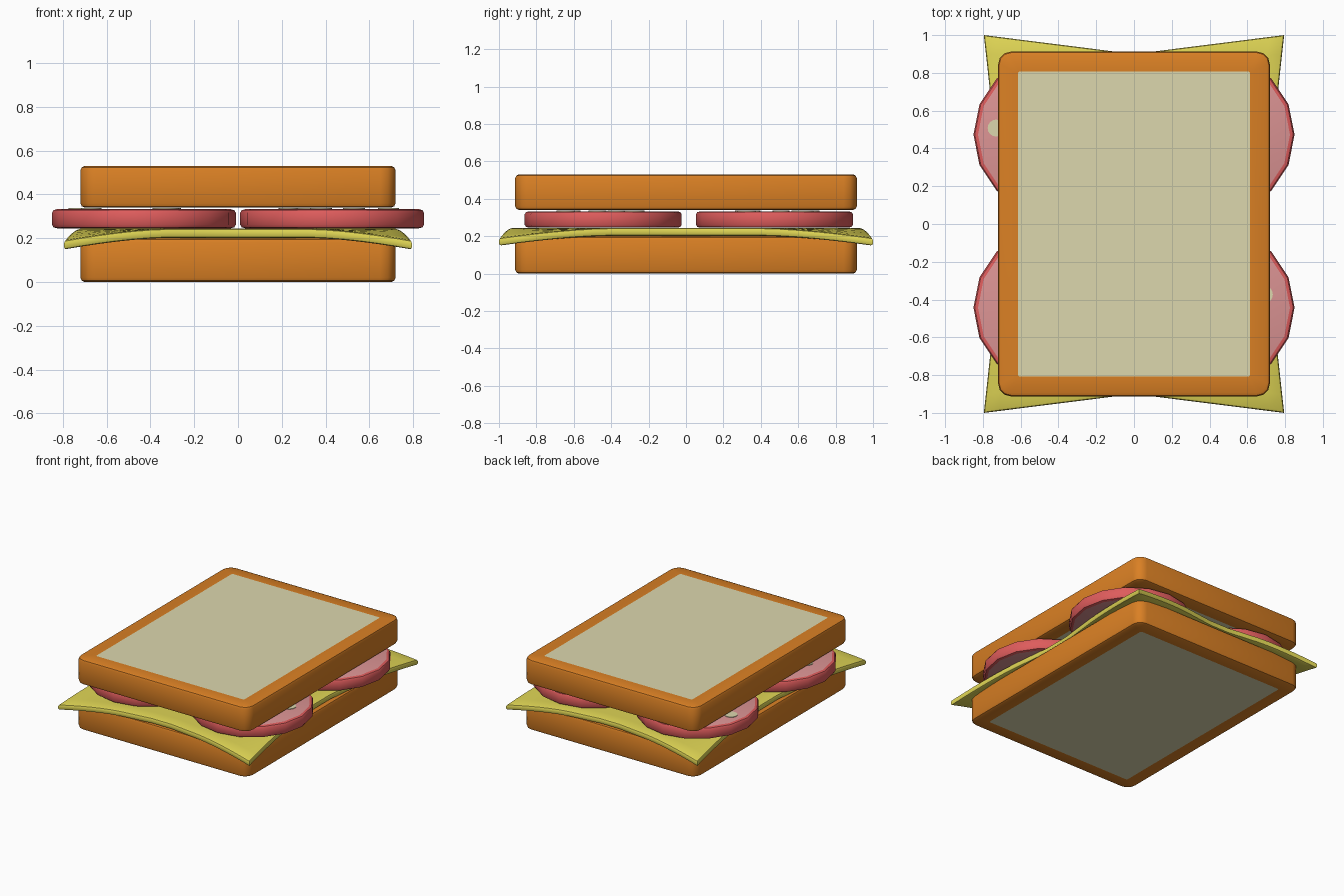
import bpy, bmesh, math

if "Cube" in bpy.data.objects:
    bpy.data.objects.remove(bpy.data.objects["Cube"])


def material(name, r, g, b):
    m = bpy.data.materials.new(name)
    lin = [((c / 255 + 0.055) / 1.055) ** 2.4 for c in (r, g, b)]
    m.diffuse_color = (*lin, 1)
    m.use_nodes = True
    m.node_tree.nodes["Principled BSDF"].inputs["Base Color"].default_value = m.diffuse_color
    return m


CRUST = material("crust orange", 218, 128, 36)
CRUMB = material("crumb cream", 220, 215, 174)
CHEESE = material("cheese yellow", 222, 212, 84)
RIND = material("ham rind red", 222, 92, 92)
HAM = material("ham pink", 220, 148, 148)


def finish(bm, name, mats, angle=40):
    bmesh.ops.recalc_face_normals(bm, faces=bm.faces[:])
    me = bpy.data.meshes.new(name)
    bm.to_mesh(me)
    bm.free()
    for m in mats:
        me.materials.append(m)
    ob = bpy.data.objects.new(name, me)
    bpy.context.collection.objects.link(ob)
    bpy.ops.object.select_all(action='DESELECT')
    ob.select_set(True)
    bpy.context.view_layer.objects.active = ob
    bpy.ops.object.shade_smooth_by_angle(angle=math.radians(angle))
    return ob


def loft(name, rings, mats):
    """Join rings of points; the two end caps take the second material."""
    bm = bmesh.new()
    loops = [[bm.verts.new(p) for p in ring] for ring in rings]
    for a, b in zip(loops, loops[1:]):
        n = len(a)
        for i in range(n):
            j = (i + 1) % n
            bm.faces.new((a[i], a[j], b[j], b[i]))
    for loop in (loops[0], loops[-1]):
        bm.faces.new(loop).material_index = len(mats) - 1
    return finish(bm, name, mats)


def rounded_rect(hx, hy, r, z, steps=3):
    pts = []
    for k, (sx, sy) in enumerate(((1, 1), (-1, 1), (-1, -1), (1, -1))):
        for i in range(steps + 1):
            a = math.pi / 2 * (k + i / steps)
            pts.append((sx * (hx - r) + r * math.cos(a),
                        sy * (hy - r) + r * math.sin(a), z))
    return pts


def circle(cx, cy, r, z, n):
    return [(cx + r * math.cos(2 * math.pi * i / n),
             cy + r * math.sin(2 * math.pi * i / n), z) for i in range(n)]


# Bread slices: crust with softened edges and crumb panels
def bread(name, z0, z1):
    half = [(0.105, 0), (0.02, 0), (0.006, 0.006), (0, 0.02)]
    prof = [(i, z0 + d) for i, d in half] + [(i, z1 - d) for i, d in reversed(half)]
    rings = [rounded_rect(0.72 - i, 0.913 - i, 0.012 if i > 0.1 else 0.07 - i, z)
             for i, z in prof]
    loft(name, rings, [CRUST, CRUMB])


bread("bottom_bread", 0.0, 0.2)
bread("top_bread", 0.34, 0.53)

# Cheese sheet: stretched, drooping corners
bm = bmesh.new()
bmesh.ops.create_grid(bm, x_segments=20, y_segments=20, size=1)
for v in bm.verts:
    u, w = v.co.x, v.co.y
    x = u * (0.795 - 0.11 * (1 - max(abs(w), 0.1)))
    y = w * (1.0 - 0.1 * (1 - max(abs(u), 0.1)))
    sx = max(0, (abs(u) - 0.4) / 0.6) ** 1.6
    sy = max(0, (abs(w) - 0.4) / 0.6) ** 1.6
    v.co = (x, y, 0.244 - 0.055 * sx * sy)
ext = bmesh.ops.extrude_face_region(bm, geom=bm.faces[:], use_keep_orig=True)
for g in ext["geom"]:
    if isinstance(g, bmesh.types.BMVert):
        g.co.z -= 0.042
bmesh.ops.recalc_face_normals(bm, faces=bm.faces[:])
rim = [e for e in bm.edges if len(e.link_faces) == 2
       and e.calc_face_angle(0) > math.radians(60)
       and abs(e.verts[0].co.z - e.verts[1].co.z) < 0.035]
bmesh.ops.bevel(bm, geom=rim, offset=0.013, segments=2, profile=0.5,
                affect='EDGES', clamp_overlap=True)
finish(bm, "cheese", [CHEESE])

# Four ham slices with fat spots
spots = {
    "back_left": [(-0.30, 0.035, 0.045), (0.1, 0.18, 0.06), (0.12, -0.16, 0.05)],
    "back_right": [(-0.12, 0.15, 0.06), (0.1, -0.15, 0.05), (-0.2, -0.12, 0.045)],
    "front_left": [(-0.24, -0.03, 0.047), (0.1, -0.18, 0.06), (0.1, 0.14, 0.05)],
    "front_right": [(0.257, 0.07, 0.048), (-0.1, 0.16, 0.06), (-0.05, -0.2, 0.05)],
}
for place, dots in spots.items():
    cx = -0.43 if "left" in place else 0.43
    cy = 0.473 if "back" in place else -0.443
    prof = [(0.396, 0.245), (0.413, 0.25), (0.42, 0.262),
            (0.42, 0.316), (0.413, 0.328), (0.396, 0.333)]
    loft("ham_" + place, [circle(cx, cy, r, z, 16) for r, z in prof], [RIND, HAM])
    for i, (dx, dy, r) in enumerate(dots):
        loft(f"fat_spot_{place}_{i + 1}",
             [circle(cx + dx, cy + dy, r, z, 16) for z in (0.331, 0.337)], [CRUMB])
